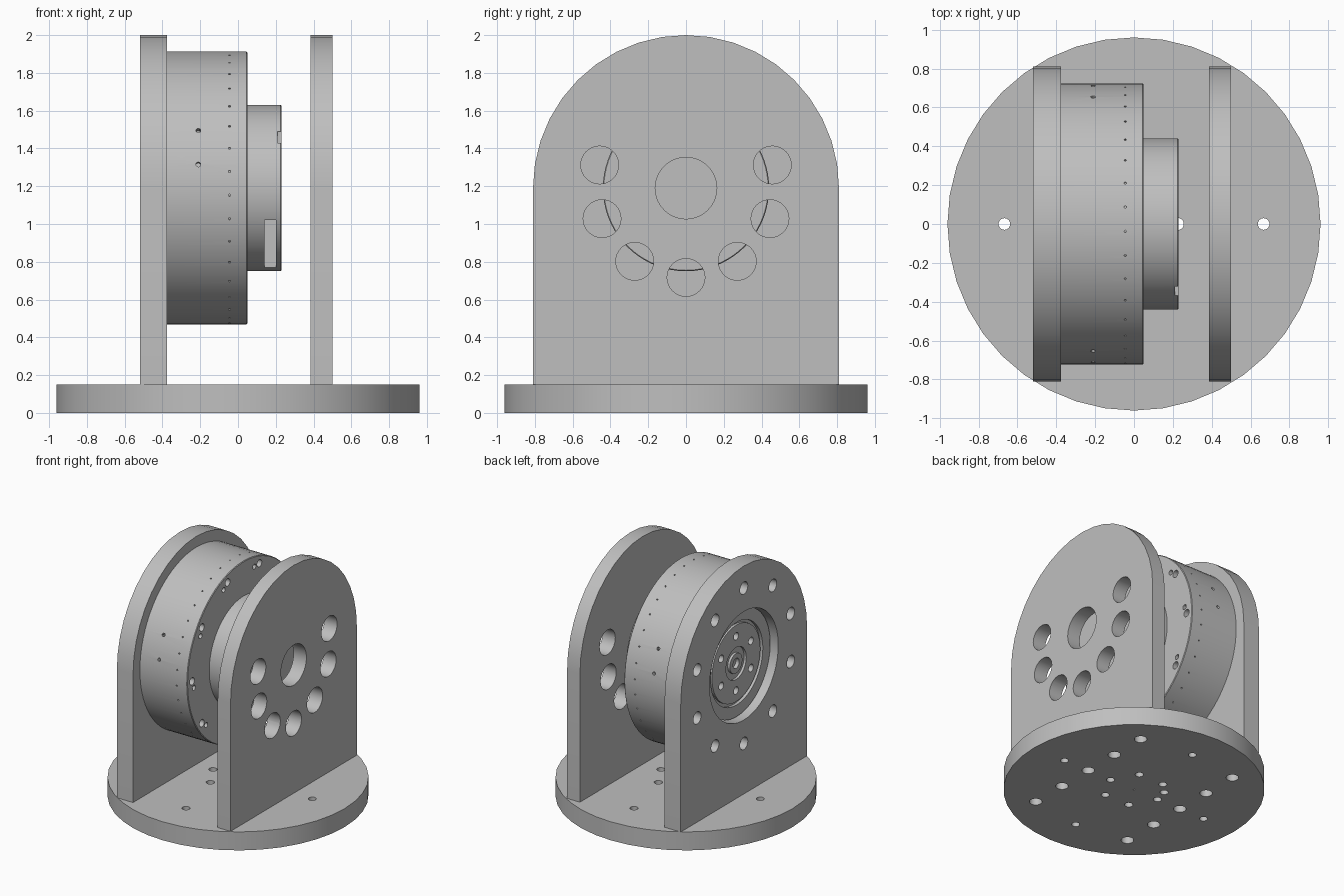
import bpy, bmesh, math
from mathutils import Matrix, Vector

cube = bpy.data.objects.get("Cube")
if cube:
    bpy.data.objects.remove(cube, do_unlink=True)

grey = bpy.data.materials.new("plain grey metal")
grey.use_nodes = True
grey.diffuse_color = (0.52, 0.52, 0.52, 1)
grey.node_tree.nodes["Principled BSDF"].inputs["Base Color"].default_value = (0.52, 0.52, 0.52, 1)

AXIS_Z = 1.19   # height of the drive axis


def make(name, bm):
    bmesh.ops.recalc_face_normals(bm, faces=bm.faces)
    mesh = bpy.data.meshes.new(name)
    bm.to_mesh(mesh)
    bm.free()
    obj = bpy.data.objects.new(name, mesh)
    bpy.context.collection.objects.link(obj)
    mesh.materials.append(grey)
    return obj


def rod(bm, start, end, radius, sides=24):
    """Add a cylinder between two points."""
    start, end = Vector(start), Vector(end)
    turn = (end - start).to_track_quat('Z', 'Y').to_matrix().to_4x4()
    bmesh.ops.create_cone(bm, cap_ends=True, segments=sides, radius1=radius, radius2=radius,
                          depth=(end - start).length,
                          matrix=Matrix.Translation((start + end) / 2) @ turn)


def box(bm, low, high):
    low, high = Vector(low), Vector(high)
    bmesh.ops.create_cube(bm, size=1, matrix=Matrix.Translation((low + high) / 2)
                          @ Matrix.Diagonal((high - low).to_4d()))


def cut(obj, bm):
    cutter = make("cutter", bm)
    cutter.hide_render = True
    mod = obj.modifiers.new("cut", 'BOOLEAN')
    mod.operation = 'DIFFERENCE'
    mod.solver = 'EXACT'
    mod.object = cutter
    bpy.context.view_layer.objects.active = obj
    bpy.ops.object.modifier_apply(modifier=mod.name)
    bpy.data.objects.remove(cutter, do_unlink=True)


def on_ring(radius, degrees):
    a = math.radians(degrees)
    return radius * math.cos(a), AXIS_Z + radius * math.sin(a)


def holes_x(bm, x0, x1, ring, degrees, radius, sides=20):
    """Holes along x, spaced on a ring round the drive axis."""
    for d in degrees:
        y, z = on_ring(ring, d)
        rod(bm, (x0, y, z), (x1, y, z), radius, sides)


def arch_plate(name, x0, x1, half=0.81, foot=0.15, steps=20):
    bm = bmesh.new()
    outline = [(-half, foot), (half, foot)]
    outline += [on_ring(half, 180 * i / steps) for i in range(steps + 1)]
    face = bm.faces.new([bm.verts.new((x0, y, z)) for y, z in outline])
    grown = bmesh.ops.extrude_face_region(bm, geom=[face])["geom"]
    bmesh.ops.translate(bm, vec=(x1 - x0, 0, 0),
                        verts=[v for v in grown if isinstance(v, bmesh.types.BMVert)])
    return make(name, bm)


def foot_bolts(bm, x):
    for i in range(-2, 3):
        rod(bm, (x, 0.3 * i, -0.1), (x, 0.3 * i, 0.3), 0.047, 20)


# Round base with bolt and mounting holes
bm = bmesh.new()
rod(bm, (0, 0, 0), (0, 0, 0.15), 0.96, 40)
base = make("base_disc", bm)
bm = bmesh.new()
for x in (-0.44, 0.44):
    foot_bolts(bm, x)
for i in range(4):
    a = i * math.pi / 2
    x, y = 0.667 * math.cos(a), 0.667 * math.sin(a)
    rod(bm, (x, y, -0.1), (x, y, 0.3), 0.03)
for a in (0, 60, 120, 150, 180, 240, 300):
    x, y = 0.225 * math.cos(math.radians(a)), 0.225 * math.sin(math.radians(a))
    rod(bm, (x, y, -0.1), (x, y, 0.3), 0.031)
rod(bm, (0, 0, -0.1), (0, 0, 0.3), 0.008, 12)
cut(base, bm)

# Open plate with a centre bore and a fan of seven holes
open_plate = arch_plate("left_plate", 0.385, 0.5)
bm = bmesh.new()
rod(bm, (0.3, 0, AXIS_Z), (0.6, 0, AXIS_Z), 0.163, 40)
holes_x(bm, 0.3, 0.6, 0.473, [-90 + 35 * i for i in range(-3, 4)], 0.1, 32)
foot_bolts(bm, 0.44)
cut(open_plate, bm)

# Drive plate with a large bore and ten counterbored bolt holes
drive_plate = arch_plate("right_plate", -0.52, -0.375)
tens = [90 + 36 * i for i in range(10)]
bm = bmesh.new()
rod(bm, (-0.6, 0, AXIS_Z), (-0.3, 0, AXIS_Z), 0.44, 64)
holes_x(bm, -0.6, -0.46, 0.63, tens, 0.05)
foot_bolts(bm, -0.44)
cut(drive_plate, bm)
bm = bmesh.new()
holes_x(bm, -0.6, -0.3, 0.63, tens, 0.028)
cut(drive_plate, bm)

# Drive body turned from one profile of (x, radius) points
profile = [(-0.42, 0), (-0.42, 0.04), (-0.45, 0.04), (-0.45, 0.08), (-0.43, 0.08),
           (-0.43, 0.13), (-0.45, 0.13), (-0.45, 0.31), (-0.43, 0.31), (-0.43, 0.335),
           (-0.455, 0.335), (-0.455, 0.43), (-0.375, 0.43), (-0.375, 0.722),
           (0.045, 0.722), (0.05, 0.717), (0.05, 0.44), (0.225, 0.44), (0.23, 0.435), (0.23, 0)]
bm = bmesh.new()
verts = [bm.verts.new((x, 0, AXIS_Z + r)) for x, r in profile]
edges = [bm.edges.new(pair) for pair in zip(verts, verts[1:])]
bmesh.ops.spin(bm, geom=verts + edges, cent=(0, 0, AXIS_Z), axis=(1, 0, 0),
               angle=2 * math.pi, steps=72)
bmesh.ops.remove_doubles(bm, verts=bm.verts, dist=0.0005)
drive = make("drive_body", bm)

bm = bmesh.new()
# paired screw holes on the front rim
holes_x(bm, -0.03, 0.1, 0.66, [36 * i for i in range(10)], 0.03)
holes_x(bm, -0.03, 0.1, 0.64, [36 * i + 5.5 for i in range(10)], 0.02)
# screw holes on the rear boss
holes_x(bm, -0.6, -0.41, 0.22, [60 * i + 30 for i in range(6)], 0.03)
# small dimples round the side
for i in range(36):
    d = 10 * i + 3
    rod(bm, (-0.045, *on_ring(0.71, d)), (-0.045, *on_ring(0.8, d)), 0.006, 8)
for d in (10, 25, 155, 170):
    rod(bm, (-0.21, *on_ring(0.69, d)), (-0.21, *on_ring(0.8, d)), 0.013, 12)
# slot and edge notch in the hub
box(bm, (0.14, -0.6, AXIS_Z - 0.42), (0.2, -0.13, AXIS_Z - 0.17))
box(bm, (0.21, -0.6, AXIS_Z + 0.24), (0.3, -0.31, AXIS_Z + 0.3))
cut(drive, bm)

# Smooth the round walls and keep the rims sharp
for obj in (base, open_plate, drive_plate, drive):
    bpy.ops.object.select_all(action='DESELECT')
    obj.select_set(True)
    bpy.context.view_layer.objects.active = obj
    bpy.ops.object.shade_smooth_by_angle(angle=math.radians(30))
